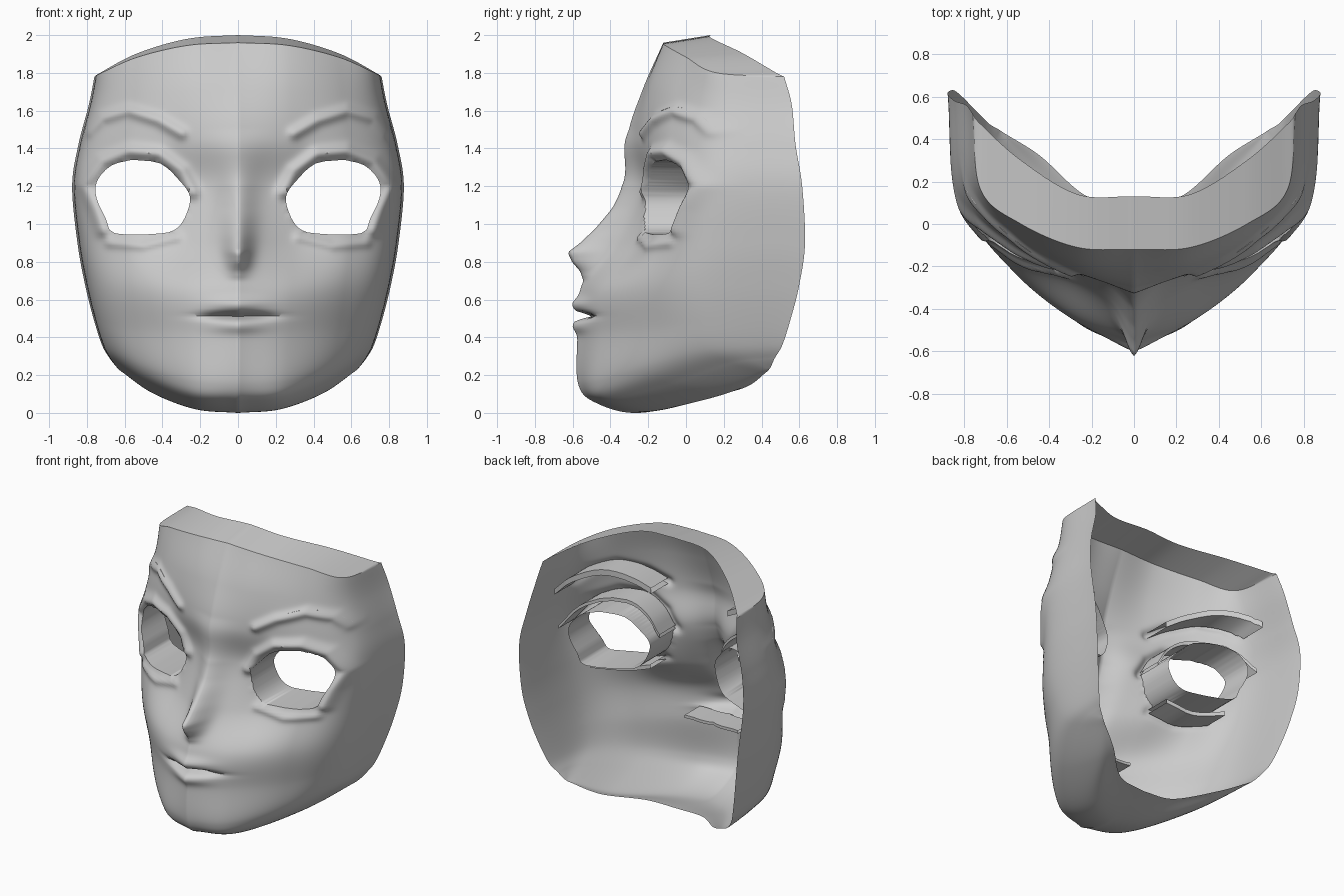
import bpy, bmesh, math
from mathutils import Vector
from mathutils.geometry import intersect_point_line

if "Cube" in bpy.data.objects:
    bpy.data.objects.remove(bpy.data.objects["Cube"], do_unlink=True)

grey = bpy.data.materials.new("plain_grey")
grey.use_nodes = True
tone = (0.6, 0.6, 0.6, 1)
grey.diffuse_color = tone
grey.node_tree.nodes["Principled BSDF"].inputs["Base Color"].default_value = tone

# Cross-sections from the rim under the chin up to the forehead:
# centre y, centre z, three y values outward, then rim x, y, z
SECTIONS = [
    (.1, .07, .13, .32, .42, .63, .44, .23),
    (-.25, 0, -.14, .17, .38, .645, .45, .245),
    (-.47, .05, -.39, -.08, .24, .68, .47, .29),
    (-.57, .15, -.47, -.21, .12, .72, .51, .36),
    (-.575, .4, -.45, -.22, .08, .765, .555, .5),
    (-.56, .65, -.44, -.225, .07, .81, .6, .68),
    (-.44, .9, -.26, -.14, .1, .85, .63, .9),
    (-.28, 1.2, -.18, -.07, .13, .878, .615, 1.2),
    (-.31, 1.45, -.22, -.08, .16, .845, .58, 1.42),
    (-.23, 1.71, -.19, -.05, .17, .79, .56, 1.63),
    (-.12, 1.96, -.11, 0, .16, .76, .52, 1.78),
]
FRACTIONS = (0, .35, .7, .95, 1)
BAND_BACK = (.13, .14, .3, .47, .52)
STEPS = 18

# Feature lines in front elevation (x, z)
EYE = [(.56, 1.34), (.41, 1.32), (.31, 1.23), (.255, 1.15), (.27, 1.06), (.32, .98),
       (.41, .95), (.65, .95), (.7, 1.03), (.75, 1.14), (.745, 1.23), (.67, 1.31)]
UPPER_LID = [(.24, 1.17), (.3, 1.28), (.42, 1.37), (.58, 1.385), (.72, 1.33),
             (.82, 1.2), (.76, 1.08), (.72, .97)]
LOWER_LID = [(.68, .9), (.5, .885), (.32, .93)]
BROW = [(.3, 1.48), (.42, 1.55), (.58, 1.6), (.72, 1.56), (.79, 1.49)]
MOUTH = [(0, .515), (.1, .515), (.21, .52)]
NOSE = [(.7, 0), (.75, .04), (.8, .11), (.85, .16), (.9, .12), (.97, .085),
        (1.08, .06), (1.2, .06), (1.34, .03), (1.5, 0)]


def spline(points, t):
    """Smooth curve through evenly spaced vectors."""
    n = len(points) - 1
    i = min(int(t), n - 1)
    t -= i
    b, c = points[i], points[i + 1]
    a = points[i - 1] if i else b * 2 - c
    d = points[i + 2] if i + 2 <= n else c * 2 - b
    return b + ((c - a) + ((a * 2 - b * 5 + c * 4 - d)
                + (b * 3 - a - c * 3 + d) * t) * t) * (t / 2)


def nearest_on_line(x, z, line):
    """Closest point on a polyline, in front elevation."""
    p = Vector((x, z, 0))
    best = None
    for a, b in zip(line, line[1:]):
        a, b = Vector((*a, 0)), Vector((*b, 0))
        q, t = intersect_point_line(p, a, b)
        q = a.lerp(b, max(0, min(1, t)))
        if best is None or (q - p).length < (best - p).length:
            best = q
    return best, (best - p).length


def inside(x, z, outline):
    odd = False
    for (ax, az), (bx, bz) in zip(outline, outline[1:] + outline[:1]):
        if (az > z) != (bz > z) and x < ax + (z - az) * (bx - ax) / (bz - az):
            odd = not odd
    return odd


def bell(d, width):
    return math.exp(-(d / width) ** 2)


def relief(x, z):
    """Forward height of the nose, lips, lids and brows."""
    h = 0
    for (za, ha), (zb, hb) in zip(NOSE, NOSE[1:]):
        if za <= z < zb:
            width = .06 + .12 * max(0, z - .85)
            h += (ha + (hb - ha) * (z - za) / (zb - za)) * bell(x, width)
    h += .03 * bell(z - .575, .035) * bell(x, .14)
    h += .025 * bell(z - .46, .035) * bell(x, .13)
    h -= .08 * bell(z - .513, .016) * bell(x, .16)
    for line, height, width in ((UPPER_LID, .04, .035), (LOWER_LID, .02, .025), (BROW, .03, .03)):
        h += height * bell(nearest_on_line(x, z, line)[1], width)
    return h


def finish(obj_name, bm):
    """Turn one half into a mirrored, smooth object."""
    bmesh.ops.recalc_face_normals(bm, faces=bm.faces)
    mesh = bpy.data.meshes.new(obj_name)
    bm.to_mesh(mesh)
    bm.free()
    mesh.materials.append(grey)
    obj = bpy.data.objects.new(obj_name, mesh)
    bpy.context.collection.objects.link(obj)
    bpy.ops.object.select_all(action='DESELECT')
    obj.select_set(True)
    bpy.context.view_layer.objects.active = obj
    bpy.ops.object.shade_smooth_by_angle(angle=math.radians(40))
    mirror = obj.modifiers.new("mirror", 'MIRROR')
    mirror.use_clip = True
    mirror.merge_threshold = .0005


# Face surface, lofted through the cross-sections
columns = [[] for _ in FRACTIONS]
for yc, zc, y1, y2, y3, w, yr, zr in SECTIONS:
    for column, f, y in zip(columns, FRACTIONS, (yc, y1, y2, y3, yr)):
        column.append(Vector((w * f, y, zc + (zr - zc) * f ** 2.4)))

bm = bmesh.new()
rows = []
for i in range((len(SECTIONS) - 1) * STEPS + 1):
    section = [spline(c, i / STEPS) for c in columns]
    row = []
    for j in range((len(FRACTIONS) - 1) * STEPS + 1):
        p = spline(section, j / STEPS)
        if p.y < .3:
            p.y -= relief(p.x, p.z)
        row.append(bm.verts.new(p))
    rows.append(row)
surface = [v.co.copy() for row in rows[STEPS * 2:] for v in row]

# Top band running back from the forehead edge
band = [Vector((0, y, 0)) for y in BAND_BACK]
back = []
for j, v in enumerate(rows[-1]):
    x, y, z = v.co
    y = max(y, spline(band, j / STEPS).y)
    back.append(bm.verts.new((x, y, z + .04 * (1 - (x / .76) ** 2))))
rows.append(back)
for low, high in zip(rows, rows[1:]):
    for j in range(len(low) - 1):
        bm.faces.new((low[j], low[j + 1], high[j + 1], high[j]))

# Eye opening, trimmed to its rounded outline and walled backwards
loop = [Vector((x, z, 0)) for x, z in EYE + EYE[:1]]
outline = [spline(loop, i / 3).to_2d().to_tuple() for i in range(len(EYE) * 3)]
hole = []
for f in bm.faces:
    c = f.calc_center_median()
    if c.y < .3 and inside(c.x, c.z, outline):
        hole.append(f)
hole_verts = {v for f in hole for v in f.verts}
bmesh.ops.delete(bm, geom=hole, context='FACES')
hole_verts = {v for v in hole_verts if v.is_valid}
for v in hole_verts:
    q, _ = nearest_on_line(v.co.x, v.co.z, outline + outline[:1])
    v.co.x, v.co.z = q.x, q.y
edges = [e for e in bm.edges if e.is_boundary and all(v in hole_verts for v in e.verts)]
wall = bmesh.ops.extrude_edge_only(bm, edges=edges)["geom"]
for v in wall:
    if isinstance(v, bmesh.types.BMVert):
        v.co.y = .4 * v.co.x - .06
bmesh.ops.remove_doubles(bm, verts=bm.verts, dist=.0003)
finish("mask_shell", bm)


def inner_rib(obj_name, line, depth, half):
    """Raised strip on the inside, following a feature line."""
    bm = bmesh.new()
    points = [Vector((x, 0, z)) for x, z in line]
    last = None
    count = (len(points) - 1) * 4
    for i in range(count + 1):
        p = spline(points, i / 4)
        y = min(surface, key=lambda s: (s.x - p.x) ** 2 + (s.z - p.z) ** 2).y + .02
        ring = [bm.verts.new((max(p.x, 0), y + dy, p.z + dz)) for dy, dz in
                ((0, half), (depth, half), (depth, -half), (0, -half))]
        if last:
            for k in range(3):
                bm.faces.new((last[k], last[k + 1], ring[k + 1], ring[k]))
        last = ring
    finish(obj_name, bm)


# Strips behind the brows, eyelids and mouth
inner_rib("brow_ribs", BROW, .19, .02)
inner_rib("upper_lid_ribs", UPPER_LID[:6], .18, .012)
inner_rib("lower_lid_ribs", LOWER_LID, .18, .014)
inner_rib("mouth_rib", MOUTH, .17, .01)
